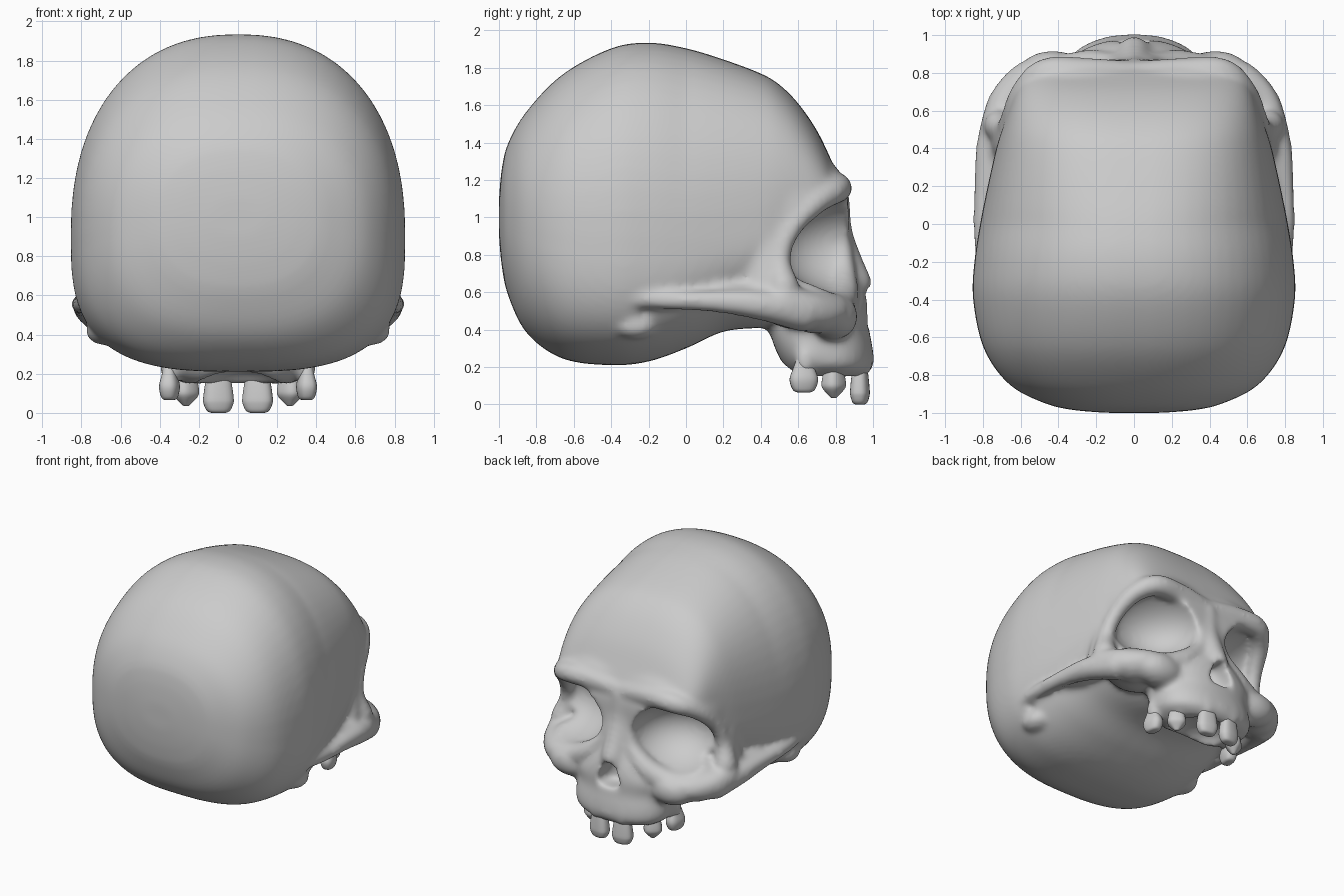
import bpy, bmesh, math
from mathutils import Vector, Matrix

if "Cube" in bpy.data.objects:
    bpy.data.objects.remove(bpy.data.objects["Cube"])


def spline(rows, n):
    """Catmull-Rom through rows of equal length, n steps per span."""
    rows = [Vector(r) for r in rows]
    out = []
    for i in range(len(rows) - 1):
        p0, p1 = rows[max(i - 1, 0)], rows[i]
        p2, p3 = rows[i + 1], rows[min(i + 2, len(rows) - 1)]
        for k in range(n):
            t = k / n
            out.append(0.5 * (2 * p1 + (p2 - p0) * t + (2 * p0 - 5 * p1 + 4 * p2 - p3) * t * t
                              + (3 * p1 - p0 - 3 * p2 + p3) * t ** 3))
    return out + [rows[-1]]


def ring(a, c, hi, lo, n_hi=2.2, n_lo=2.2, count=64):
    """Superellipse with its own upper and lower half."""
    pts = []
    for k in range(count):
        t = 2 * math.pi * k / count
        co, si = math.cos(t), math.sin(t)
        n, h = (n_hi, hi - c) if si >= 0 else (n_lo, c - lo)
        pts.append((a * math.copysign(abs(co) ** (2 / n), co),
                    c + h * math.copysign(abs(si) ** (2 / n), si)))
    return pts


def loft(bm, rings):
    loops = [[bm.verts.new(p) for p in r] for r in rings]
    faces = [bm.faces.new(loops[0]), bm.faces.new(loops[-1])]
    n = len(loops[0])
    for a, b in zip(loops, loops[1:]):
        for i in range(n):
            faces.append(bm.faces.new((a[i], a[(i + 1) % n], b[(i + 1) % n], b[i])))
    bmesh.ops.recalc_face_normals(bm, faces=faces)


def blob(bm, loc, scale, rot=Matrix(), sub=3):
    m = Matrix.Translation(loc) @ rot @ Matrix.Diagonal((*scale, 1))
    bmesh.ops.create_icosphere(bm, subdivisions=sub, radius=1, matrix=m)


def beads(bm, rows, n=7):
    """Tapered bar through (x, y, z, radius) rows."""
    for x, y, z, r in spline(rows, n):
        blob(bm, (x, y, z), (r, r, r), sub=2)


def finish(name, bm):
    me = bpy.data.meshes.new(name)
    bm.to_mesh(me)
    bm.free()
    ob = bpy.data.objects.new(name, me)
    bpy.context.collection.objects.link(ob)
    return ob


def modify(ob, kind, **settings):
    bpy.context.view_layer.objects.active = ob
    mod = ob.modifiers.new(kind, kind)
    for k, v in settings.items():
        setattr(mod, k, v)
    bpy.ops.object.modifier_apply(modifier=mod.name)


# Braincase: sections (y, centre z, top, bottom, half width, lower squareness)
bm = bmesh.new()
case = [(-1.0, 1.0, 1.10, .90, .14, 2.2), (-.985, 1.0, 1.26, .74, .32, 2.2),
        (-.95, .98, 1.40, .58, .47, 2.4), (-.85, .95, 1.57, .38, .66, 2.6),
        (-.66, .92, 1.765, .245, .795, 2.9), (-.4, .9, 1.905, .21, .852, 3.0),
        (-.2, .9, 1.935, .23, .845, 3.0), (0, .88, 1.905, .30, .815, 2.9),
        (.2, .88, 1.845, .39, .775, 2.6), (.4, .9, 1.77, .41, .73, 2.2),
        (.5, .95, 1.71, .42, .70, 2.0), (.6, 1.0, 1.61, .44, .665, 1.8),
        (.7, 1.0, 1.465, .47, .63, 1.7), (.78, 1.0, 1.30, .5, .58, 1.8),
        (.85, .95, 1.14, .55, .47, 2), (.87, .9, 1.05, .6, .38, 2)]
loft(bm, [[(x, y, z) for x, z in ring(w, c, t, b, 2.3 + 1.0 * max(y, 0), n)]
          for y, c, t, b, w, n in spline(case, 7)])

# Upper jaw: sections (z, half width, front y, back y)
jaw = [(.15, .27, .95, .58), (.2, .365, 1.0, .53), (.29, .39, 1.0, .48), (.4, .38, .98, .45),
       (.5, .39, .98, .48), (.62, .27, .96, .5), (.75, .17, .90, .5)]
loft(bm, [[(x, y, z) for x, y in ring(w, (f + b) / 2, f, b, 2.2, 2.6)]
          for z, w, f, b in spline(jaw, 4)])
# Nose bridge
beads(bm, [(0, .79, 1.10, .09), (0, .80, .92, .095), (0, .845, .77, .10), (0, .91, .645, .09)])
for s in (1, -1):
    # cheek mass, socket floor, brow mass and outer socket wall
    blob(bm, (.43 * s, .79, .47), (.19, .13, .125))
    blob(bm, (.58 * s, .69, .49), (.14, .14, .115))
    blob(bm, (.48 * s, .60, .54), (.24, .22, .14))
    beads(bm, [(0, .71, 1.16, .12), (.28 * s, .72, 1.19, .12), (.49 * s, .68, 1.16, .11),
               (.58 * s, .58, 1.08, .10), (.61 * s, .48, .93, .10), (.63 * s, .44, .76, .115),
               (.65 * s, .42, .62, .115)])
    blob(bm, (.68 * s, .22, .585), (.11, .42, .065))
skull = finish("skull", bm)
modify(skull, 'REMESH', mode='VOXEL', voxel_size=.022)

# Eye sockets, nose opening, palate hollow and ear pits
bm = bmesh.new()
for s in (1, -1):
    blob(bm, (.50 * s, .865, .86), (.365, .385, .27), Matrix.Rotation(-s * math.radians(30), 4, 'Z'), 4)
    blob(bm, (.82 * s, -.22, .485), (.075, .045, .04))
loft(bm, [[(x, y, z) for x, y in ring(w, .98, 1.15, .82, 2.5, 2.5, 24)]
          for z, w in ((.43, .05), (.46, .10), (.53, .08), (.585, .05), (.62, .02))])
blob(bm, (0, .70, .13), (.22, .22, .12))
cutter = finish("socket_cutter", bm)
cutter.hide_render = True
modify(skull, 'BOOLEAN', operation='DIFFERENCE', object=cutter, solver='EXACT')
bpy.data.objects.remove(cutter)

# Bony rims and cheek arches
bm = bmesh.new()
bm.from_mesh(skull.data)
for s in (1, -1):
    # brow running down the outer socket edge
    beads(bm, [(0, .785, 1.13, .08), (.26 * s, .80, 1.155, .085), (.47 * s, .80, 1.15, .08),
               (.59 * s, .69, 1.08, .07), (.65 * s, .56, .94, .06), (.68 * s, .50, .78, .062),
               (.71 * s, .52, .63, .088)])
    # inner and lower socket edge
    beads(bm, [(.06 * s, .82, .93, .06), (.11 * s, .84, .74, .065), (.24 * s, .84, .60, .085),
               (.40 * s, .80, .515, .098), (.55 * s, .775, .495, .098), (.66 * s, .66, .505, .105),
               (.72 * s, .52, .55, .095)])
    # cheek arch back to the ear
    beads(bm, [(.68 * s, .62, .49, .105), (.75 * s, .42, .53, .088), (.785 * s, .2, .55, .066),
               (.80 * s, 0, .555, .054), (.795 * s, -.14, .56, .052), (.765 * s, -.28, .57, .06)])
    # bump below the ear
    blob(bm, (.68 * s, -.27, .42), (.10, .12, .075))
    # swellings over the tooth roots
    for x, y in ((.11, .94), (.26, .82), (.34, .64)):
        blob(bm, (x * s, y, .24), (.06, .06, .10))
skull.data.clear_geometry()
bm.to_mesh(skull.data)
bm.free()
modify(skull, 'REMESH', mode='VOXEL', voxel_size=.017)
modify(skull, 'SMOOTH', factor=.5, iterations=15)
objects = [skull]

# Teeth: (name, x, y, lowest z, half width, half depth, turn)
for s, side in ((1, "right"), (-1, "left")):
    for name, x, y, z0, w, d, turn in (("incisor", .10, .93, 0, .078, .05, -.15),
                                       ("premolar", .265, .79, .045, .065, .055, -.7),
                                       ("molar", .35, .63, .065, .075, .05, -1.4)):
        bm = bmesh.new()
        rows = [(z0, .45), (z0 + .01, .75), (z0 + .045, .97), (z0 + .08, 1.0), (.19, .78), (.25, .5)]
        if name == "premolar":
            rows[0], rows[1] = (z0 - .01, .2), (z0 + .012, .55)
        m = Matrix.Translation((x * s, y, 0)) @ Matrix.Rotation(turn * s, 4, 'Z')
        loft(bm, [[m @ Vector((px, py, z)) for px, py in ring(w * k, 0, d * k, -d * k, 2.6, 2.6, 24)]
                  for z, k in spline(rows, 3)])
        objects.append(finish(f"{name}_{side}", bm))

for ob in objects:
    for p in ob.data.polygons:
        p.use_smooth = True
